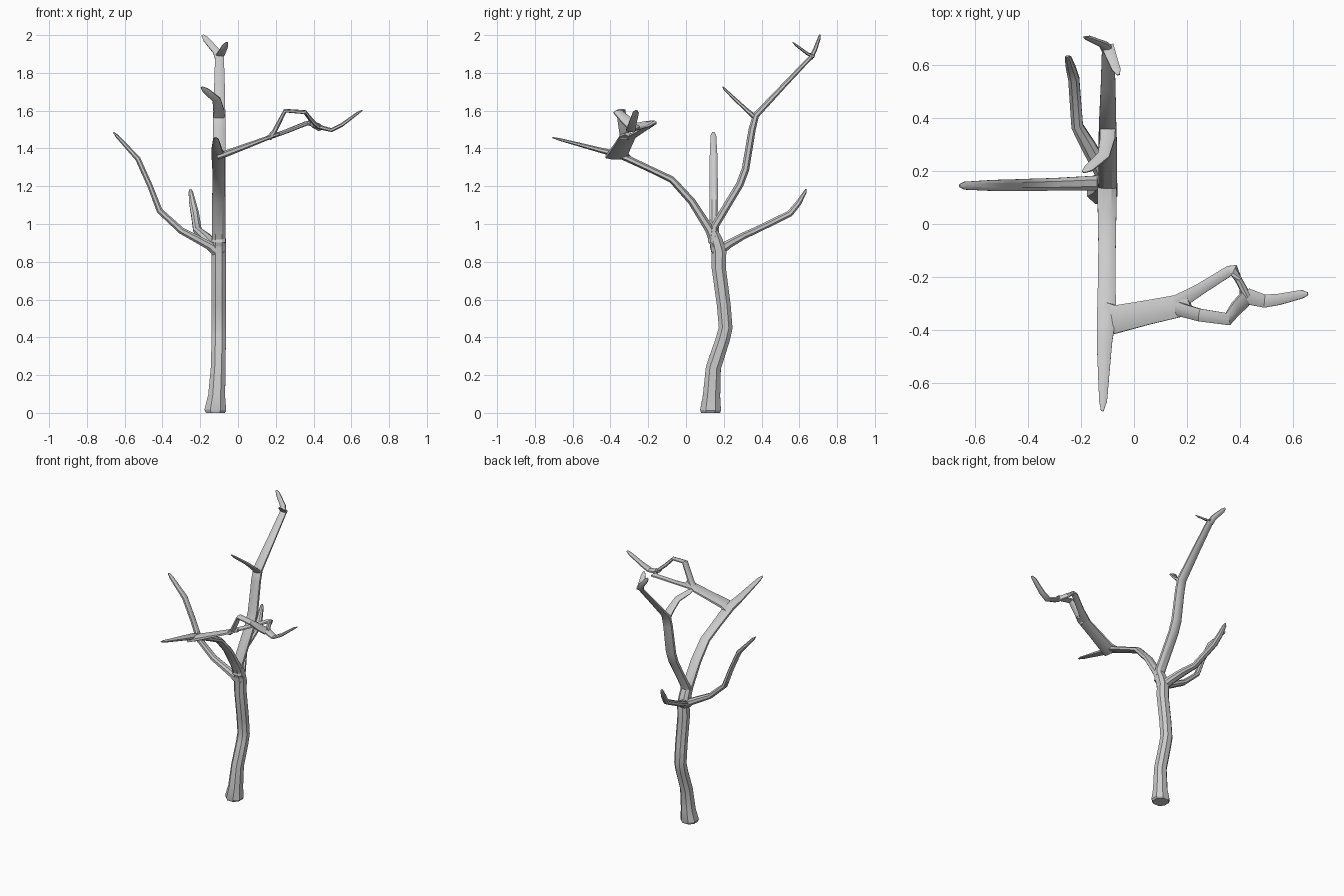
import bpy, bmesh, math
from mathutils import Vector

# Unit cross-section: a square with bevelled corners (8 sides)
B = 0.46
SECTION = [(1, -B), (1, B), (B, 1), (-B, 1), (-1, B), (-1, -B), (-B, -1), (B, -1)]


def limb(name, side, pts):
    """Sweep the section along pts of (x, y, z, width along side, thickness)."""
    bm = bmesh.new()
    P = [Vector(p[:3]) for p in pts]
    side = Vector(side)
    rings = []
    for i, p in enumerate(pts):
        a = (P[i] - P[i - 1]).normalized() if i else (P[1] - P[0]).normalized()
        b = (P[i + 1] - P[i]).normalized() if i < len(P) - 1 else a
        t = (a + b).normalized()
        s = (side - t * side.dot(t)).normalized()
        u = t.cross(s)
        rings.append([bm.verts.new(P[i] + s * c * p[3] / 2 + u * d * p[4] / 2)
                      for c, d in SECTION])
    n = len(SECTION)
    for r, q in zip(rings, rings[1:]):
        for k in range(n):
            bm.faces.new((r[k], r[(k + 1) % n], q[(k + 1) % n], q[k]))
    bm.faces.new(rings[0][::-1])
    bm.faces.new(rings[-1])
    bmesh.ops.recalc_face_normals(bm, faces=bm.faces)
    me = bpy.data.meshes.new(name)
    bm.to_mesh(me)
    bm.free()
    ob = bpy.data.objects.new(name, me)
    bpy.context.collection.objects.link(ob)
    bpy.context.view_layer.objects.active = ob
    ob.select_set(True)
    bpy.ops.object.shade_smooth_by_angle(angle=math.radians(30))
    ob.select_set(False)


X, Y = (1, 0, 0), (0, 1, 0)

# Trunk with flared foot
limb("trunk", X, [
    (-.12, .13, 0, .10, .10), (-.12, .13, .015, .115, .11),
    (-.113, .135, .09, .09, .092), (-.105, .145, .24, .077, .08),
    (-.102, .195, .39, .076, .075), (-.102, .21, .45, .076, .073),
    (-.102, .2, .57, .076, .073), (-.102, .173, .77, .076, .075),
    (-.102, .175, .85, .076, .078), (-.102, .16, .91, .075, .07),
    (-.102, .14, .975, .07, .045)])

# Front fork of the trunk
limb("front_branch", X, [
    (-.102, .165, .87, .07, .06), (-.102, .125, .97, .072, .048),
    (-.102, .03, 1.12, .07, .04), (-.102, -.075, 1.235, .066, .036),
    (-.103, -.2, 1.295, .066, .033), (-.104, -.35, 1.365, .072, .036),
    (-.112, -.45, 1.39, .058, .028), (-.117, -.67, 1.448, .03, .014),
    (-.12, -.708, 1.458, .01, .006)])

# Back fork and its twigs
limb("back_branch", X, [
    (-.1, .14, .9, .07, .05), (-.1, .15, .985, .07, .042),
    (-.1, .285, 1.21, .07, .04), (-.1, .315, 1.29, .07, .04),
    (-.1, .35, 1.5, .066, .038), (-.1, .37, 1.575, .066, .034),
    (-.098, .52, 1.735, .056, .026), (-.098, .67, 1.893, .046, .022)])
limb("top_twig", X, [
    (-.1, .66, 1.88, .045, .025), (-.115, .68, 1.915, .038, .022),
    (-.172, .704, 1.98, .03, .016), (-.188, .708, 2.0, .012, .006)])
limb("top_front_twig", X, [
    (-.1, .675, 1.888, .045, .018), (-.09, .645, 1.9, .042, .016),
    (-.067, .585, 1.945, .032, .012), (-.058, .565, 1.962, .012, .005)])
limb("middle_twig", X, [
    (-.1, .37, 1.56, .06, .03), (-.1, .325, 1.6, .056, .022),
    (-.115, .26, 1.66, .046, .018), (-.172, .21, 1.708, .036, .013),
    (-.193, .196, 1.725, .012, .006)])

# Low left branch
limb("left_branch", Y, [
    (-.09, .17, .84, .06, .07), (-.15, .155, .885, .055, .045),
    (-.3, .15, .965, .048, .036), (-.415, .148, 1.07, .045, .032),
    (-.465, .147, 1.2, .043, .028), (-.53, .146, 1.345, .042, .028),
    (-.64, .145, 1.465, .03, .018), (-.66, .145, 1.486, .012, .006)])

# Low back branch
limb("low_back_branch", X, [
    (-.1, .16, .85, .065, .06), (-.13, .22, .89, .06, .045),
    (-.175, .3, .935, .055, .036), (-.215, .37, .967, .045, .034),
    (-.228, .55, 1.055, .042, .034), (-.24, .595, 1.11, .036, .03),
    (-.25, .63, 1.168, .024, .018), (-.252, .635, 1.184, .01, .006)])

# High right branch, a loop of two strands that rejoin in a tip
limb("right_branch", Y, [
    (-.11, -.36, 1.355, .13, .03), (-.065, -.36, 1.372, .105, .035),
    (.05, -.335, 1.415, .092, .028), (.18, -.308, 1.464, .085, .02),
    (.21, -.295, 1.474, .06, .02)])
limb("loop_back_strand", (-.45, 1, 0), [
    (.16, -.3, 1.457, .06, .02), (.25, -.247, 1.488, .044, .02),
    (.36, -.178, 1.532, .04, .022), (.378, -.175, 1.535, .045, .024),
    (.395, -.21, 1.528, .034, .024), (.43, -.275, 1.512, .04, .026)])
limb("loop_front_strand", Y, [
    (.165, -.32, 1.455, .055, .03), (.19, -.328, 1.485, .05, .026),
    (.25, -.345, 1.6, .048, .02), (.355, -.36, 1.592, .048, .02),
    (.385, -.32, 1.553, .056, .022), (.42, -.285, 1.52, .06, .022)])
limb("right_branch_tip", Y, [
    (.405, -.28, 1.522, .06, .02), (.435, -.275, 1.512, .06, .024),
    (.495, -.292, 1.497, .05, .02), (.55, -.285, 1.525, .042, .02),
    (.635, -.266, 1.588, .032, .014), (.658, -.264, 1.602, .012, .006)])
